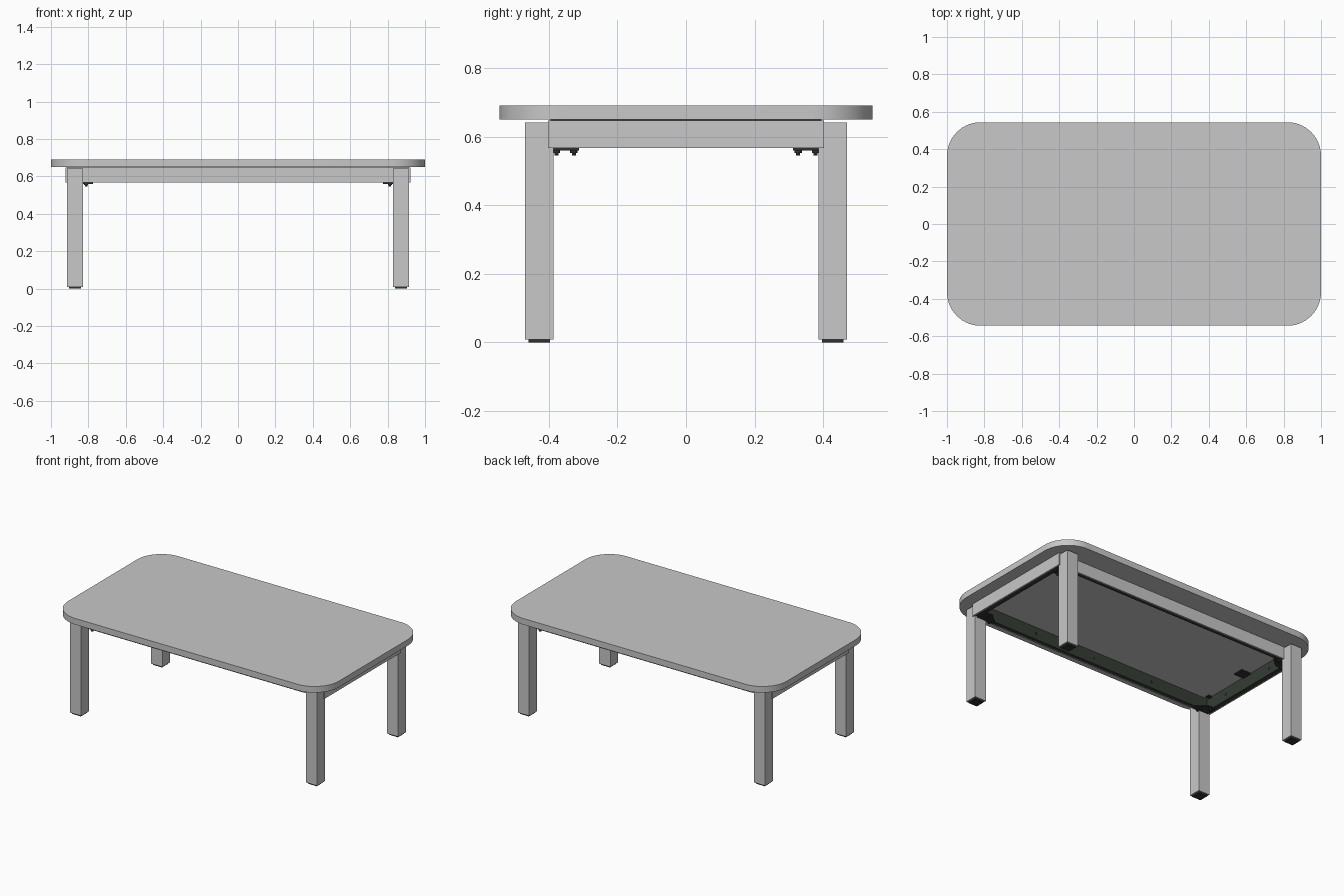
import bpy, bmesh, math
from mathutils import Vector

cube = bpy.data.objects.get("Cube")
if cube:
    bpy.data.objects.remove(cube, do_unlink=True)


def material(name, color):
    m = bpy.data.materials.new(name)
    m.use_nodes = True
    m.diffuse_color = (*color, 1)
    m.node_tree.nodes["Principled BSDF"].inputs["Base Color"].default_value = (*color, 1)
    return m


GREY = material("light grey", (0.58, 0.58, 0.58))
GREEN = material("dark green", (0.035, 0.046, 0.036))
BLACK = material("black", (0.03, 0.03, 0.03))


def prism(name, outline, z0, z1, mat, smooth=False):
    """Extrude a flat outline from z0 to z1."""
    bm = bmesh.new()
    face = bm.faces.new([bm.verts.new((x, y, z0)) for x, y in outline])
    ext = bmesh.ops.extrude_face_region(bm, geom=[face])["geom"]
    moved = [v for v in ext if isinstance(v, bmesh.types.BMVert)]
    bmesh.ops.translate(bm, verts=moved, vec=Vector((0, 0, z1 - z0)))
    bmesh.ops.recalc_face_normals(bm, faces=bm.faces)
    mesh = bpy.data.meshes.new(name)
    bm.to_mesh(mesh)
    bm.free()
    mesh.materials.append(mat)
    ob = bpy.data.objects.new(name, mesh)
    bpy.context.collection.objects.link(ob)
    if smooth:
        bpy.ops.object.select_all(action="DESELECT")
        ob.select_set(True)
        bpy.context.view_layer.objects.active = ob
        bpy.ops.object.shade_smooth_by_angle(angle=math.radians(35))
    return ob


def box(name, x0, x1, y0, y1, z0, z1, mat):
    return prism(name, [(x0, y0), (x1, y0), (x1, y1), (x0, y1)], z0, z1, mat)


def disc(name, cx, cy, r, z0, z1, mat, sides=12):
    ring = [(cx + r * math.cos(math.tau * i / sides),
             cy + r * math.sin(math.tau * i / sides)) for i in range(sides)]
    return prism(name, ring, z0, z1, mat, smooth=sides > 6)


# Rounded tabletop
HX, HY, R, STEPS = 1.0, 0.544, 0.18, 14
outline = []
for k, (sx, sy) in enumerate([(1, 1), (-1, 1), (-1, -1), (1, -1)]):
    for i in range(STEPS + 1):
        a = math.pi / 2 * (k + i / STEPS)
        outline.append((sx * (HX - R) + R * math.cos(a),
                        sy * (HY - R) + R * math.sin(a)))
prism("tabletop", outline, 0.65, 0.691, GREY, smooth=True)

# Apron: pale outer boards with a dark inner frame
AX, AY, SKIN, DEEP = 0.922, 0.403, 0.008, 0.032
LOW, HIGH = 0.567, 0.648
for s, side in ((-1, "right"), (1, "left")):
    box(side + "_apron", s * (AX - SKIN), s * AX, -AY, AY, LOW, HIGH, GREY)
    box(side + "_inner_frame", s * (AX - DEEP - SKIN), s * (AX - SKIN),
        -AY + SKIN, AY - SKIN, LOW, 0.65, GREEN)
    # Underside plates and bolt heads on the end frames
    box(side + "_underside_plate", s * 0.81, s * 0.882, -0.035, 0.035, 0.643, 0.65, BLACK)
    for y in (-0.2, 0.2):
        box(side + "_frame_bolt", s * 0.88, s * 0.883, y - 0.006, y + 0.006,
            0.602, 0.614, BLACK)
for s, side in ((-1, "front"), (1, "back")):
    box(side + "_apron", -AX + SKIN, AX - SKIN, s * (AY - SKIN), s * AY, LOW, HIGH, GREY)
    box(side + "_inner_frame", -AX + DEEP + SKIN, AX - DEEP - SKIN,
        s * (AY - DEEP), s * (AY - SKIN), LOW, 0.65, GREEN)
    for x in (-0.45, 0, 0.45):
        box(side + "_frame_bolt", x - 0.006, x + 0.006, s * (AY - DEEP - 0.003),
            s * (AY - DEEP), 0.602, 0.614, BLACK)

# Four corners: leg, foot, top spacer, bracket and bolts
for sx, side in ((-1, "right"), (1, "left")):
    for sy, end in ((-1, "front"), (1, "back")):
        tag = end + "_" + side
        box(tag + "_leg", sx * 0.83, sx * 0.913, sy * 0.387, sy * 0.469,
            0.009, 0.641, GREY)
        box(tag + "_foot", sx * 0.839, sx * 0.904, sy * 0.396, sy * 0.46,
            0, 0.009, BLACK)
        box(tag + "_top_spacer", sx * 0.855, sx * 0.895, sy * 0.325, sy * 0.355,
            0.644, 0.65, BLACK)
        bracket = [(0.775, 0.386), (0.775, 0.37), (0.84, 0.312),
                   (0.9, 0.312), (0.9, 0.386)]
        prism(tag + "_corner_bracket", [(sx * x, sy * y) for x, y in bracket],
              0.56, 0.567, BLACK)
        for x, y in ((0.812, 0.378), (0.87, 0.327)):
            disc(tag + "_washer", sx * x, sy * y, 0.011, 0.553, 0.56, BLACK)
            disc(tag + "_bolt", sx * x, sy * y, 0.007, 0.545, 0.553, BLACK, sides=6)
